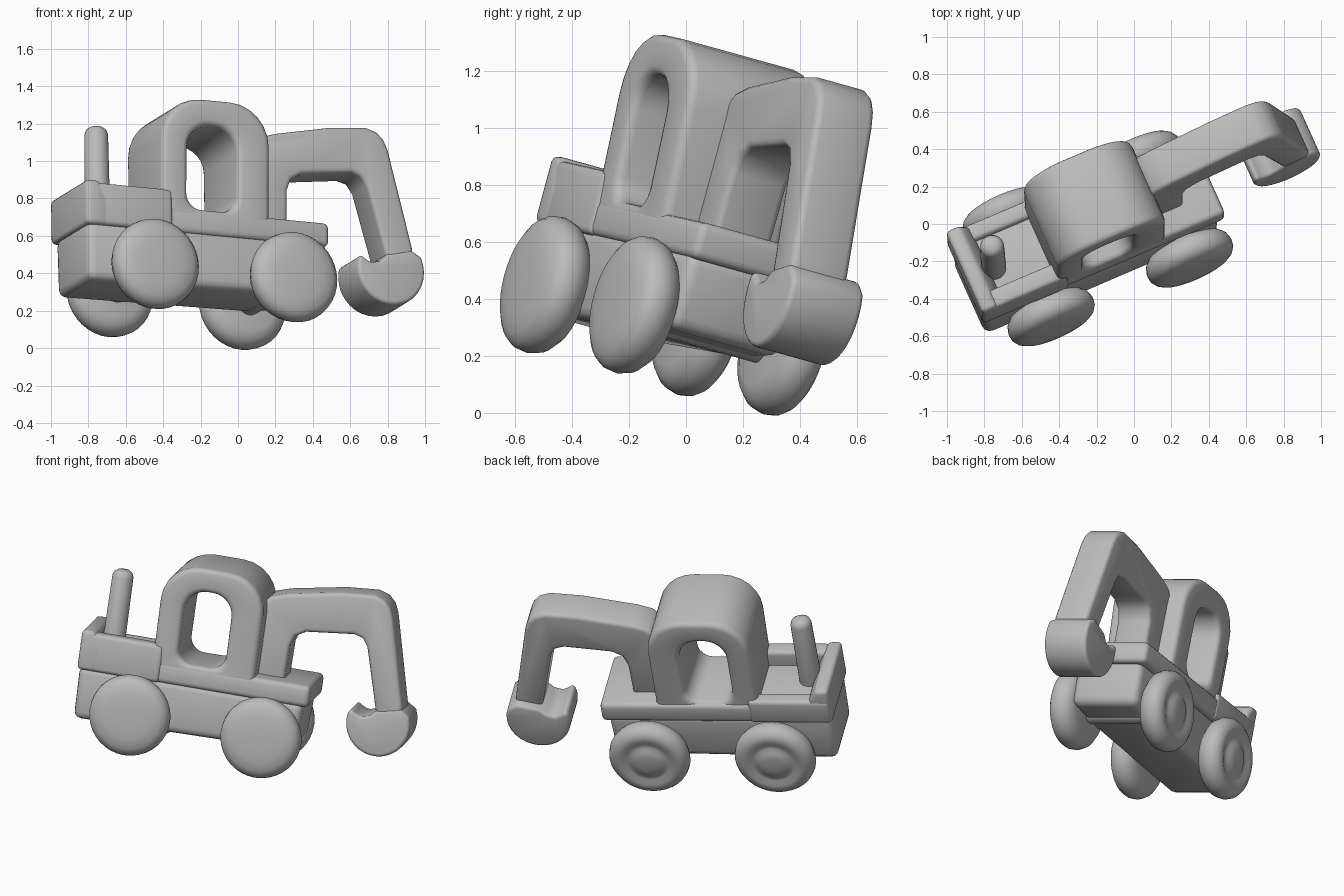
import bpy, bmesh, math
from mathutils import Matrix, Vector

if "Cube" in bpy.data.objects:
    bpy.data.objects.remove(bpy.data.objects["Cube"], do_unlink=True)

grey = bpy.data.materials.new("plain grey")
grey.use_nodes = True
COLOUR = (0.5, 0.5, 0.5, 1)
grey.diffuse_color = COLOUR
grey.node_tree.nodes["Principled BSDF"].inputs["Base Color"].default_value = COLOUR

# Tilted frame of the toy: u runs along it, v across it, w up
u = Vector((0.917, 0.389, -0.088)).normalized()
v = Vector((-0.41, 0.885, -0.246))
v = (v - u * v.dot(u)).normalized()
w = u.cross(v)
FRAME = Matrix.Translation((-0.2075, -0.085, 0.3325)) @ Matrix((u, v, w)).transposed().to_4x4()


def finish(name, bm, bevel=0.0, segments=3):
    bmesh.ops.recalc_face_normals(bm, faces=bm.faces)
    me = bpy.data.meshes.new(name)
    bm.to_mesh(me)
    bm.free()
    me.materials.append(grey)
    ob = bpy.data.objects.new(name, me)
    bpy.context.collection.objects.link(ob)
    ob.matrix_world = FRAME
    bpy.ops.object.select_all(action='DESELECT')
    ob.select_set(True)
    bpy.context.view_layer.objects.active = ob
    if bevel:
        m = ob.modifiers.new("soft_edges", 'BEVEL')
        m.width, m.segments = bevel, segments
        m.limit_method, m.angle_limit = 'ANGLE', math.radians(40)
        bpy.ops.object.modifier_apply(modifier=m.name)
    bpy.ops.object.shade_smooth_by_angle(angle=math.radians(45))


def rounded(x0, x1, z0, z1, r_low, r_high, n=7):
    """Rounded rectangle with separate lower and upper corner radii."""
    pts = []
    for cx, cz, r, start in ((x1 - r_high, z1 - r_high, r_high, 0), (x0 + r_high, z1 - r_high, r_high, 90),
                             (x0 + r_low, z0 + r_low, r_low, 180), (x1 - r_low, z0 + r_low, r_low, 270)):
        for i in range(n):
            t = math.radians(start + 90 * i / (n - 1))
            pts.append((cx + r * math.cos(t), cz + r * math.sin(t)))
    return pts


def slab(name, outline, y0, y1, bevel=0.025, hole=None, lean=0.0):
    """Side profile extruded across the toy; may have a through hole and a leaning right face."""
    bm = bmesh.new()

    def ring(pts, y, slope):
        return [bm.verts.new((x, y - slope * z, z)) for x, z in pts]

    def bridge(p, q):
        for i in range(len(p)):
            j = (i + 1) % len(p)
            bm.faces.new((p[i], p[j], q[j], q[i]))
    a, b = ring(outline, y0, lean), ring(outline, y1, 0)
    bridge(a, b)
    if hole:
        c, d = ring(hole, y0, lean), ring(hole, y1, 0)
        bridge(c, d)
        bridge(a, c)
        bridge(b, d)
    else:
        bm.faces.new(a)
        bm.faces.new(b)
    finish(name, bm, bevel)


def box(name, x0, x1, y0, y1, z0, z1, bevel=0.025):
    slab(name, [(x0, z0), (x1, z0), (x1, z1), (x0, z1)], y0, y1, bevel)


def lathe(name, profile, centre, axis, steps=36):
    """Profile of (radius, offset) pairs spun about the axis."""
    bm = bmesh.new()
    spin = axis.to_track_quat('Z', 'Y').to_matrix()
    rings = []
    for r, t in profile:
        if r == 0:
            rings.append([bm.verts.new(centre + axis * t)] * steps)
        else:
            rings.append([bm.verts.new(centre + spin @ Vector((
                r * math.cos(2 * math.pi * i / steps), r * math.sin(2 * math.pi * i / steps), t)))
                for i in range(steps)])
    for p, q in zip(rings, rings[1:]):
        for i in range(steps):
            j = (i + 1) % steps
            bm.faces.new(list(dict.fromkeys((p[i], p[j], q[j], q[i]))))
    finish(name, bm)


# Chassis and deck
slab("chassis", [(-0.74, -0.085), (0.3, -0.065), (0.62, -0.035), (0.635, 0.24), (-0.745, 0.24)], -0.23, 0.215, 0.045)
box("deck", -0.75, 0.665, -0.235, 0.25, 0.22, 0.352, 0.03)

# Raised walls of the rear bed
slab("rear_wall", [(-0.755, 0.22), (-0.62, 0.22), (-0.62, 0.37), (-0.675, 0.465), (-0.755, 0.465)], -0.245, 0.25)
box("bed_right_wall", -0.75, -0.25, -0.245, -0.14, 0.22, 0.452)
box("bed_left_wall", -0.75, -0.25, 0.16, 0.255, 0.22, 0.385)

# Chimney
lathe("chimney", [(0, 0.3), (0.068, 0.3), (0.064, 0.78), (0.055, 0.805), (0.035, 0.82), (0, 0.823)],
      Vector((-0.59, -0.01, 0)), Vector((0, 0, 1)), 24)

# Arched cab with an opening from side to side
slab("cab", rounded(-0.31, 0.32, 0.22, 0.963, 0.02, 0.23), -0.213, 0.235, 0.035,
     rounded(-0.16, 0.13, 0.36, 0.82, 0.09, 0.13), lean=0.06)

# Bent digger arm
slab("arm", [(0.28, 0.3), (0.48, 0.3), (0.485, 0.55), (0.51, 0.615), (0.57, 0.65), (0.86, 0.685),
             (0.915, 0.67), (0.95, 0.62), (1.06, 0.22), (1.22, 0.22), (1.21, 0.3), (1.08, 0.825),
             (1.055, 0.882), (1.015, 0.922), (0.95, 0.943), (0.75, 0.925), (0.42, 0.86), (0.33, 0.83),
             (0.28, 0.78)], -0.1, 0.125)

# Half-round bucket with a shallow mouth
arc = [(1.08 + 0.195 * math.cos(math.radians(t)), 0.167 + 0.197 * math.sin(math.radians(t)))
       for t in range(168, 391, 12)]
slab("bucket", arc + [(1.2, 0.285), (1.06, 0.25), (1.02, 0.21), (0.97, 0.195), (0.93, 0.215), (0.905, 0.235)],
     -0.105, 0.18, 0.02)

# Wheels: domed on one side of the toy, dished with a hub on the other
inner = [(0, -0.09), (0.16, -0.09), (0.205, -0.075), (0.235, -0.045), (0.247, -0.005), (0.242, 0.03), (0.225, 0.055)]
domed = inner + [(0.195, 0.073), (0.14, 0.083), (0.07, 0.087), (0, 0.088)]
dished = inner + [(0.2, 0.072), (0.165, 0.075), (0.135, 0.062), (0.11, 0.063), (0.09, 0.076), (0.05, 0.083), (0, 0.085)]
for end, x_right, x_left in (("rear", -0.387, -0.385), ("front", 0.42, 0.388)):
    for side, s, x, y, profile in (("right", -1, x_right, 0.3, domed), ("left", 1, x_left, 0.31, dished)):
        lathe(f"{end}_{side}_wheel", profile, Vector((x, s * y, 0.01)), Vector((0, s, 0)))
    lathe(f"{end}_axle", [(0, -0.27), (0.07, -0.27), (0.07, 0.27), (0, 0.27)],
          Vector((x_left, 0, 0)), Vector((0, 1, 0)), 20)
